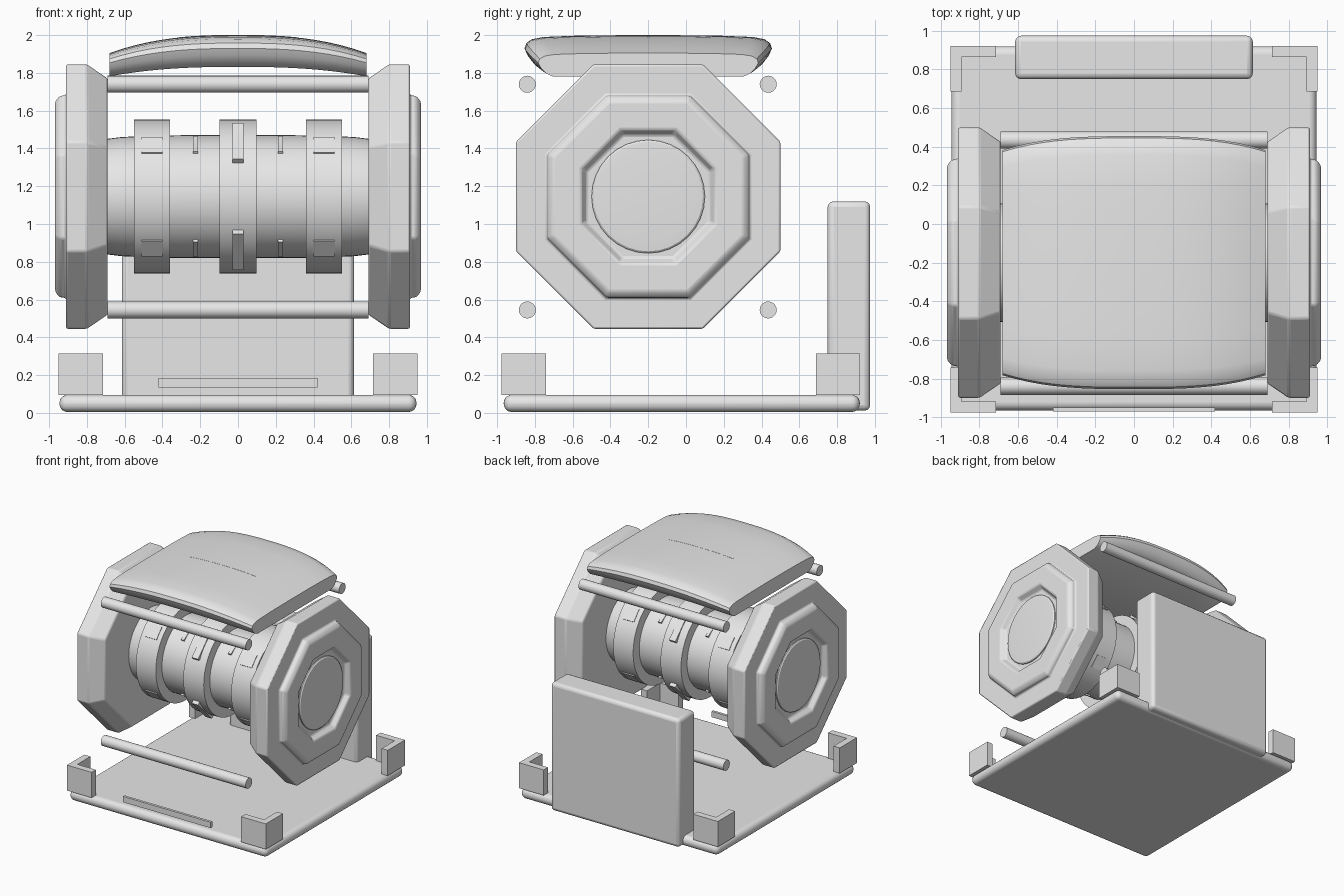
import bpy, bmesh, math
from mathutils import Matrix

if "Cube" in bpy.data.objects:
    bpy.data.objects.remove(bpy.data.objects["Cube"])

CY, CZ = -0.20, 1.145            # axis of the drum

grey = bpy.data.materials.new("plain grey")
grey.diffuse_color = (0.8, 0.8, 0.8, 1)
grey.use_nodes = True
grey.node_tree.nodes["Principled BSDF"].inputs["Base Color"].default_value = grey.diffuse_color


def finish(name, bm, bevel=0.0, segments=3, smooth=True):
    bmesh.ops.remove_doubles(bm, verts=bm.verts, dist=1e-5)
    bmesh.ops.recalc_face_normals(bm, faces=bm.faces)
    me = bpy.data.meshes.new(name)
    bm.to_mesh(me)
    bm.free()
    me.materials.append(grey)
    ob = bpy.data.objects.new(name, me)
    bpy.context.collection.objects.link(ob)
    if smooth:
        bpy.ops.object.select_all(action='DESELECT')
        ob.select_set(True)
        bpy.context.view_layer.objects.active = ob
        bpy.ops.object.shade_smooth_by_angle(angle=math.radians(30))
    if bevel:
        mod = ob.modifiers.new("rounding", 'BEVEL')
        mod.width, mod.segments = bevel, segments
        mod.limit_method, mod.angle_limit = 'ANGLE', math.radians(25)
    return ob


def add_box(bm, lo, hi, spin=None):
    size = [b - a for a, b in zip(lo, hi)]
    mid = [(a + b) / 2 for a, b in zip(lo, hi)]
    m = Matrix.Translation(mid) @ Matrix.Diagonal((*size, 1))
    bmesh.ops.create_cube(bm, size=1, matrix=(spin @ m) if spin else m)


def box(name, lo, hi, bevel=0.0, segments=3):
    bm = bmesh.new()
    add_box(bm, lo, hi)
    return finish(name, bm, bevel, segments, smooth=bevel > 0)


def loft(bm, rings):
    """Skin closed rings of points and cap both ends."""
    vs = [[bm.verts.new(p) for p in r] for r in rings]
    n = len(vs[0])
    for a, b in zip(vs, vs[1:]):
        for i in range(n):
            j = (i + 1) % n
            bm.faces.new((a[i], a[j], b[j], b[i]))
    bm.faces.new(vs[0])
    bm.faces.new(vs[-1])


def lathe(name, profile, sides, y=CY, z=CZ, octagon=False, bevel=0.0):
    """Turn (x, radius) points about the x direction; octagons use flat-to-flat radius."""
    k, off = (1 / math.cos(math.pi / 8), math.pi / 8) if octagon else (1, 0)
    angles = [off + 2 * math.pi * i / sides for i in range(sides)]
    bm = bmesh.new()
    loft(bm, [[(x, y + r * k * math.cos(a), z + r * k * math.sin(a)) for a in angles]
              for x, r in profile])
    return finish(name, bm, bevel, 2)


# Base plate with fully rounded rim, back box and front strip
box("base_plate", (-0.945, -0.965, 0.005), (0.945, 0.92, 0.095), 0.042, 5)
box("back_box", (-0.615, 0.75, 0.012), (0.615, 0.975, 1.12), 0.03)
box("front_strip", (-0.42, -0.972, 0.135), (0.42, -0.95, 0.185))

# Corner brackets, L-shaped in plan
for sx, side in ((-1, "left"), (1, "right")):
    for yo, sy, end in ((-0.977, 1, "front"), (0.922, -1, "back")):
        plan = [(0, 0), (0.235, 0), (0.235, 0.058), (0.058, 0.058), (0.058, 0.235), (0, 0.235)]
        bm = bmesh.new()
        loft(bm, [[(sx * (0.95 - u), yo + sy * v, z) for u, v in plan] for z in (0.095, 0.315)])
        finish(f"corner_bracket_{end}_{side}", bm, smooth=False)

# Octagonal end caps with stepped rim, recess and round hub
for s, side in ((-1, "left"), (1, "right")):
    cap = [(0.69, 0.625), (0.80, 0.70), (0.91, 0.70), (0.91, 0.537), (0.945, 0.532),
           (0.968, 0.503), (0.968, 0.355), (0.925, 0.325)]
    lathe(f"end_cap_{side}", [(s * x, r) for x, r in cap], 8, octagon=True, bevel=0.01)
    hub = [(0.90, 0.30), (0.934, 0.30), (0.942, 0.29), (0.946, 0.24)]
    lathe(f"hub_{side}", [(s * x, r) for x, r in hub], 32)

# Drum between the caps, slightly bulged
drum = [(-0.70, 0.305), (-0.62, 0.315), (-0.5, 0.321), (-0.3, 0.325),
        (0.3, 0.325), (0.5, 0.321), (0.62, 0.315), (0.70, 0.305)]
lathe("drum", drum, 48)

# Raised bands round the drum
for name, a, b in (("left", -0.55, -0.36), ("middle", -0.098, 0.098), ("right", 0.36, 0.55)):
    lathe(f"band_{name}", [(a, 0.30), (a, 0.408), (b, 0.408), (b, 0.30)], 48)


# Small plates set tangentially on the drum and bands, mirrored front/back and up/down
def tangent_plates(name, x, width, angle, length, inner, outer):
    bm = bmesh.new()
    for deg in (angle, 180 - angle, 180 + angle, -angle):
        spin = Matrix.Translation((0, CY, CZ)) @ Matrix.Rotation(math.radians(deg), 4, 'X')
        add_box(bm, (x - width / 2, inner, -length / 2), (x + width / 2, outer, length / 2), spin)
    finish(name, bm, smooth=False)


tangent_plates("middle_latches", 0, 0.06, 45, 0.27, 0.385, 0.415)
for s, side in ((-1, "left"), (1, "right")):
    tangent_plates(f"drum_tabs_{side}", s * 0.225, 0.028, 58, 0.15, 0.30, 0.33)
    tangent_plates(f"band_tabs_{side}", s * 0.455, 0.11, 42, 0.11, 0.39, 0.411)

# Four tie rods
for end, y in (("front", -0.84), ("back", 0.435)):
    for level, z in (("lower", 0.545), ("upper", 1.74)):
        lathe(f"tie_rod_{level}_{end}", [(-0.692, 0.045), (0.692, 0.045)], 20, y, z)

# Arched pad: cross-sections lofted along x
bm = bmesh.new()
rings = []
for i in range(21):
    x = -0.68 + 0.068 * i
    t = abs(x) / 0.68
    top = 2.0 - 0.095 * t ** 2.6
    bot = 1.832 - 0.05 * t ** 2.5
    w = 0.655 - 0.072 * t ** 3
    h = top - bot
    half = [(0.87, 0.0), (0.93, 0.13), (0.975, 0.36), (1.0, 0.58), (0.985, 0.75),
            (0.94, 0.87), (0.85, 0.94), (0.6, 0.98), (0.3, 0.995)]
    sec = half + [(0, 1.0)] + [(-u, v) for u, v in reversed(half)]
    rings.append([(x, CY + w * u, bot + h * v) for u, v in sec])
loft(bm, rings)
finish("pad", bm)

# Thin seam along the crown of the pad
bm = bmesh.new()
loft(bm, [[(x, CY + dy, 2.0 - 0.095 * (abs(x) / 0.68) ** 2.6 + dz)
           for dy, dz in ((-0.006, -0.006), (0.006, -0.006), (0.006, 0.001), (-0.006, 0.001))]
          for x in [-0.31 + 0.062 * i for i in range(11)]])
finish("pad_seam", bm, smooth=False)
